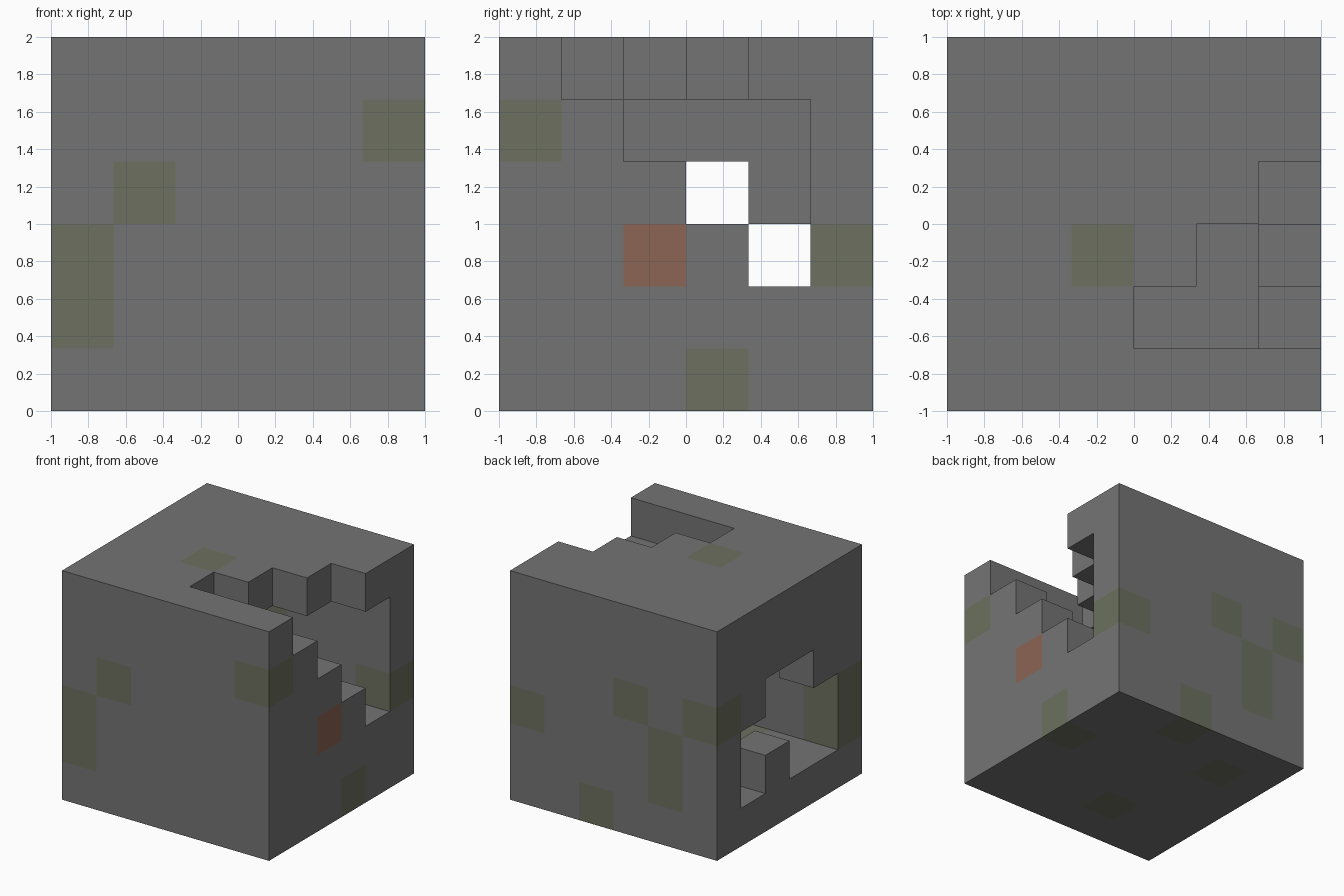
import bpy, bmesh
from itertools import product
from mathutils import Vector

if "Cube" in bpy.data.objects:
    bpy.data.objects.remove(bpy.data.objects["Cube"], do_unlink=True)

N = 6            # blocks along each side
SIZE = 2 / N     # block edge length


def make_material(name, rgb):
    mat = bpy.data.materials.new(name)
    mat.use_nodes = True
    color = (*rgb, 1)
    mat.diffuse_color = color
    shader = next(n for n in mat.node_tree.nodes if n.type == 'BSDF_PRINCIPLED')
    shader.inputs["Base Color"].default_value = color
    return mat


materials = [
    make_material("stone grey", (0.175, 0.175, 0.175)),
    make_material("moss green", (0.15, 0.163, 0.112)),
    make_material("rust orange", (0.265, 0.13, 0.09)),
]

# Blocks of the odd colours, by column, row and level
MOSS = {
    (5, 0, 4), (1, 0, 3), (0, 0, 2), (0, 0, 1),      # front wall
    (5, 5, 2), (2, 5, 3), (0, 5, 3), (1, 5, 2),      # back wall
    (1, 5, 1), (3, 5, 0),
    (5, 3, 0), (1, 4, 0), (2, 1, 0),                 # floor
    (2, 2, 5),                                       # roof
}
RUST = {(5, 2, 2)}


def is_solid(i, j, k):
    """True for the blocks of the one-block-thick shell outside its openings."""
    if not all(0 <= c < N for c in (i, j, k)):
        return False
    if all(0 < c < N - 1 for c in (i, j, k)):
        return False                                 # hollow room
    if k == 5 and j >= 1 and i - j >= 2:
        return False                                 # stepped roof opening
    if i == 5 and 1 <= j <= 4 and k <= 4 and j + k >= 6:
        return False                                 # stepped side opening
    if i == 0:                                       # ragged opening opposite
        if k == 3 and j in (2, 3):
            return False
        if k == 2 and 1 <= j <= 4:
            return False
        if k == 1 and j in (1, 2, 4):
            return False
    return True


def block_color(cell):
    return 1 if cell in MOSS else 2 if cell in RUST else 0


# Block shell: a face wherever a solid block meets open space
bm = bmesh.new()
corners = {}


def corner(p):
    key = tuple(p)
    if key not in corners:
        corners[key] = bm.verts.new(Vector(key) * SIZE - Vector((1, 1, 0)))
    return corners[key]


for cell in product(range(N), repeat=3):
    if not is_solid(*cell):
        continue
    for axis, side in product(range(3), (0, 1)):
        neighbour = list(cell)
        neighbour[axis] += 1 if side else -1
        if is_solid(*neighbour):
            continue
        loop = []
        for du, dv in ((0, 0), (1, 0), (1, 1), (0, 1)):
            p = list(cell)
            p[axis] += side
            p[(axis + 1) % 3] += du
            p[(axis + 2) % 3] += dv
            loop.append(corner(p))
        face = bm.faces.new(loop if side else loop[::-1])
        face.material_index = block_color(cell)

mesh = bpy.data.meshes.new("block_shell")
bm.to_mesh(mesh)
bm.free()
for mat in materials:
    mesh.materials.append(mat)
shell = bpy.data.objects.new("block_shell", mesh)
bpy.context.collection.objects.link(shell)
